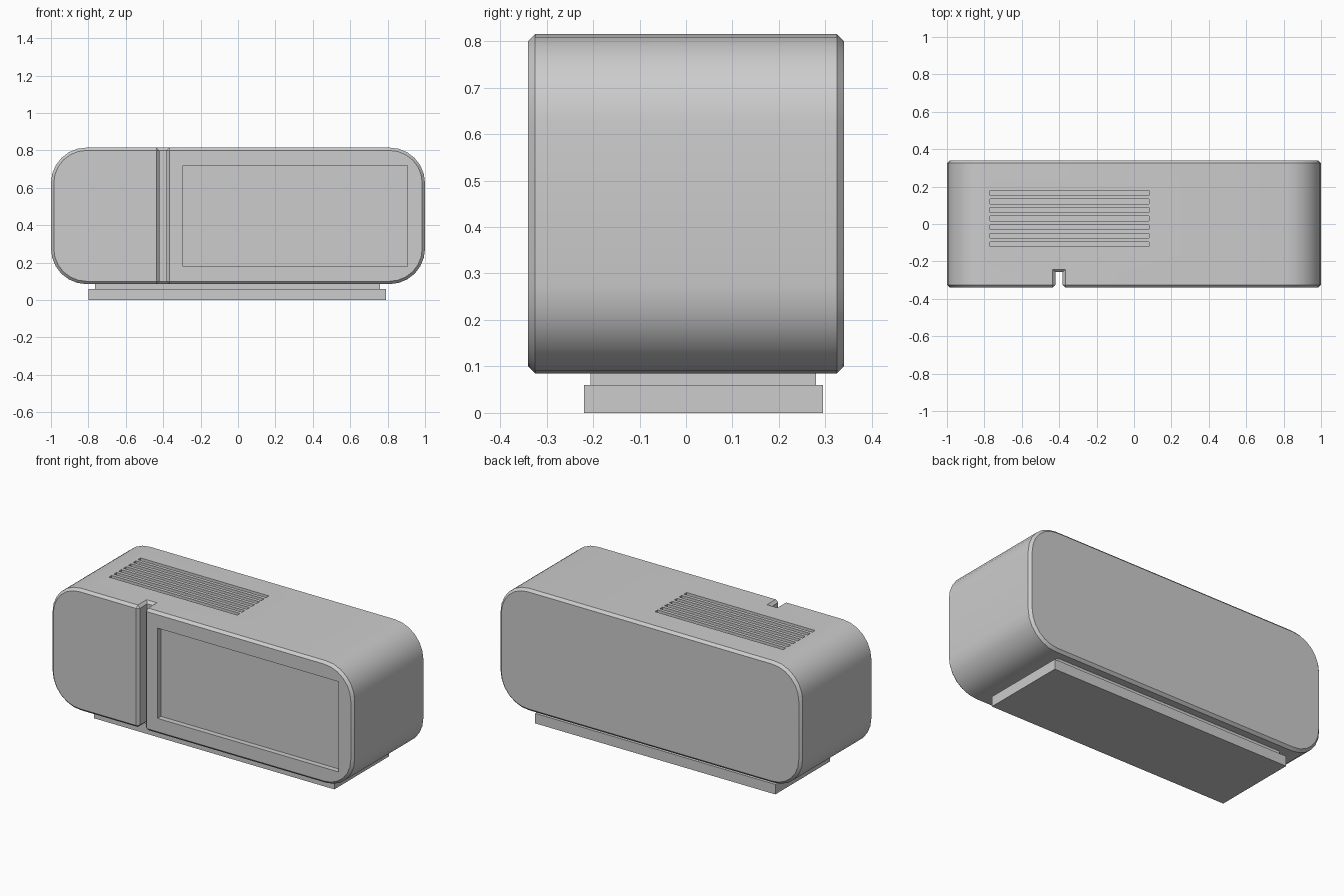
import bpy, bmesh, math
from mathutils import Matrix, Vector

old = bpy.data.objects.get("Cube")
if old:
    bpy.data.objects.remove(old, do_unlink=True)

grey = bpy.data.materials.new("plain grey")
grey.use_nodes = True
colour = (0.604, 0.604, 0.604, 1)
grey.diffuse_color = colour
grey.node_tree.nodes["Principled BSDF"].inputs["Base Color"].default_value = colour


def add_box(bm, low, high):
    low, high = Vector(low), Vector(high)
    place = Matrix.Translation((low + high) / 2) @ Matrix.Diagonal((*(high - low), 1))
    bmesh.ops.create_cube(bm, size=1, matrix=place)


def make_boxes(name, boxes):
    bm = bmesh.new()
    for low, high in boxes:
        add_box(bm, low, high)
    mesh = bpy.data.meshes.new(name)
    bm.to_mesh(mesh)
    bm.free()
    mesh.materials.append(grey)
    obj = bpy.data.objects.new(name, mesh)
    bpy.context.collection.objects.link(obj)
    return obj


def bevel_edges(obj, rule, width, segments):
    bm = bmesh.new()
    bm.from_mesh(obj.data)
    edges = [e for e in bm.edges if rule(e)]
    bmesh.ops.bevel(bm, geom=edges, offset=width, offset_type='OFFSET',
                    segments=segments, profile=0.5, affect='EDGES', clamp_overlap=True)
    bm.to_mesh(obj.data)
    bm.free()


def cut(obj, name, boxes):
    cutter = make_boxes(name, boxes)
    mod = obj.modifiers.new(name, 'BOOLEAN')
    mod.operation, mod.solver, mod.object = 'DIFFERENCE', 'EXACT', cutter
    bpy.context.view_layer.update()
    graph = bpy.context.evaluated_depsgraph_get()
    obj_mesh = bpy.data.meshes.new_from_object(obj.evaluated_get(graph))
    obj.modifiers.clear()
    obj.data = obj_mesh
    bpy.data.objects.remove(cutter, do_unlink=True)


def runs_front_to_back(edge):
    a, b = edge.verts
    return abs(a.co.y - b.co.y) > 0.5


def sharp_and_convex(edge):
    return edge.is_manifold and edge.calc_face_angle_signed() > math.radians(40)


# Housing: long box with four rounded corners
housing = make_boxes("housing", [((-1, -0.34, 0.085), (1, 0.34, 0.815))])
bevel_edges(housing, runs_front_to_back, 0.19, 6)

# Vertical groove, then a chamfer on every outer rim
cut(housing, "groove", [((-0.421, -0.5, -0.2), (-0.382, -0.257, 1.2))])
bevel_edges(housing, sharp_and_convex, 0.015, 1)

# Recessed screen
cut(housing, "screen_recess", [((-0.295, -0.5, 0.18), (0.905, -0.308, 0.72))])

# Row of vent slots in the top
slots = []
for i in range(7):
    y = -0.108 + i * 0.0457
    slots.append(((-0.77, y - 0.0125, 0.785), (0.08, y + 0.0125, 0.9)))
cut(housing, "vent_slots", slots)

for other in bpy.context.selected_objects:
    other.select_set(False)
housing.select_set(True)
bpy.context.view_layer.objects.active = housing
bpy.ops.object.shade_smooth_by_angle(angle=math.radians(30))

# Stand: narrow neck over a wider foot plate
make_boxes("stand_neck", [((-0.765, -0.205, 0.06), (0.758, 0.28, 0.09))])
make_boxes("foot_plate", [((-0.798, -0.22, 0), (0.792, 0.295, 0.06))])
